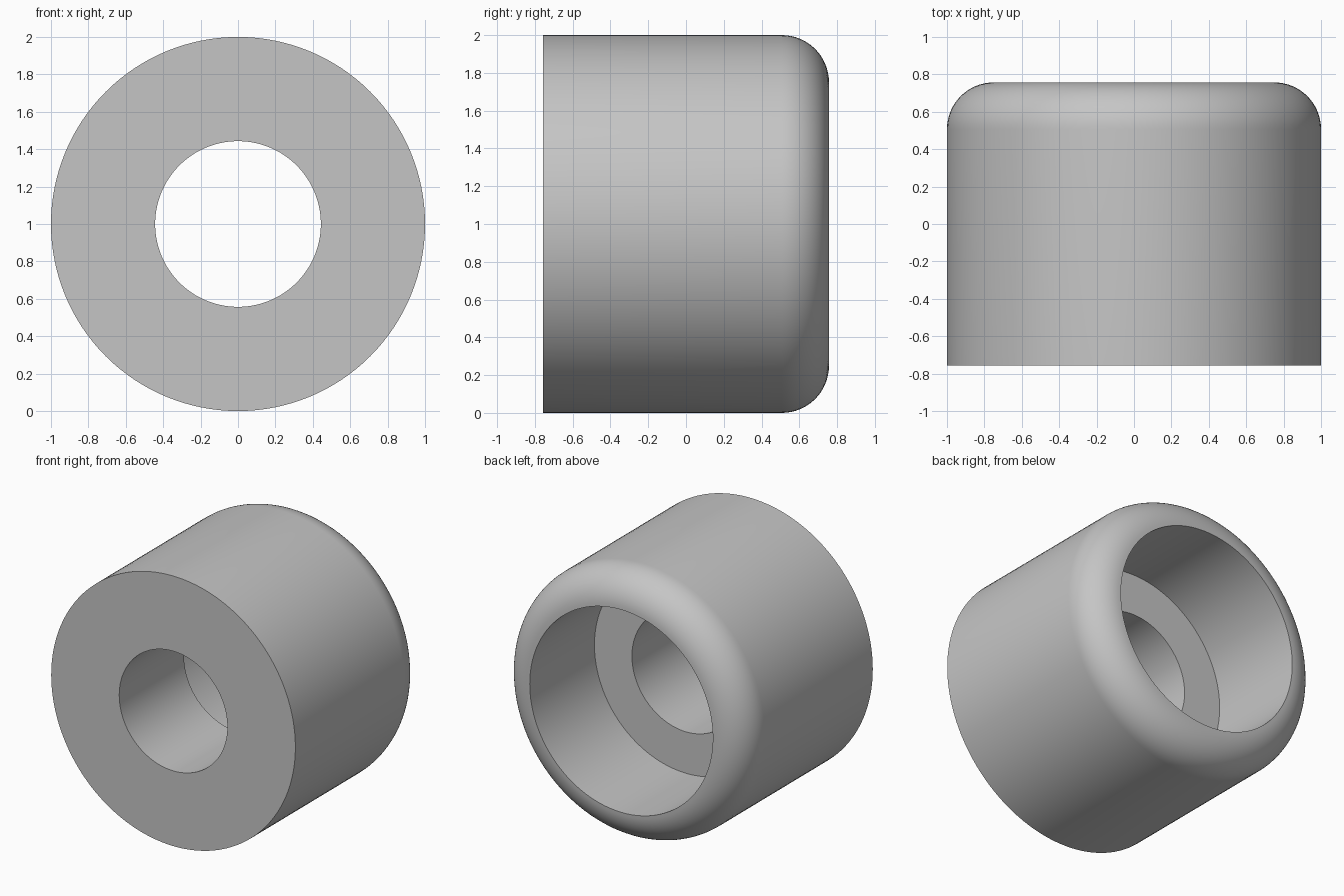
import bpy, bmesh
from math import pi, sin, cos
from mathutils import Vector

OUTER, BORE, RECESS = 1.0, 0.443, 0.75
HALF, STEP_Y, FILLET = 0.757, 0.0, 0.25
SEGMENTS, FILLET_STEPS = 128, 16

cube = bpy.data.objects.get("Cube")
if cube:
    bpy.data.objects.remove(cube, do_unlink=True)

# Plain grey finish
grey = bpy.data.materials.new("plain_grey")
grey.use_nodes = True
colour = (0.56, 0.56, 0.56, 1)
grey.diffuse_color = colour
grey.node_tree.nodes["Principled BSDF"].inputs["Base Color"].default_value = colour

# Half section as (radius, y): bore, flat front, rounded back rim, recess
profile = [(RECESS, STEP_Y), (BORE, STEP_Y), (BORE, -HALF), (OUTER, -HALF)]
for i in range(FILLET_STEPS + 1):
    a = pi / 2 * i / FILLET_STEPS
    profile.append((OUTER - FILLET + FILLET * cos(a),
                    HALF - FILLET + FILLET * sin(a)))

# Revolve the closed section around the y axis
bm = bmesh.new()
verts = [bm.verts.new((r, y, 0)) for r, y in profile]
edges = [bm.edges.new((v, verts[(i + 1) % len(verts)])) for i, v in enumerate(verts)]
bmesh.ops.spin(bm, geom=verts + edges, cent=(0, 0, 0), axis=(0, 1, 0),
               angle=2 * pi, steps=SEGMENTS, use_merge=False)
bmesh.ops.remove_doubles(bm, verts=bm.verts, dist=0.0005)
bmesh.ops.recalc_face_normals(bm, faces=bm.faces)
bmesh.ops.translate(bm, vec=Vector((0, 0, OUTER)), verts=bm.verts)

mesh = bpy.data.meshes.new("bushing_body")
bm.to_mesh(mesh)
bm.free()
mesh.materials.append(grey)
body = bpy.data.objects.new("bushing_body", mesh)
bpy.context.collection.objects.link(body)

# Smooth walls with crisp rims
bpy.ops.object.select_all(action="DESELECT")
body.select_set(True)
bpy.context.view_layer.objects.active = body
bpy.ops.object.shade_smooth_by_angle(angle=pi / 6)
